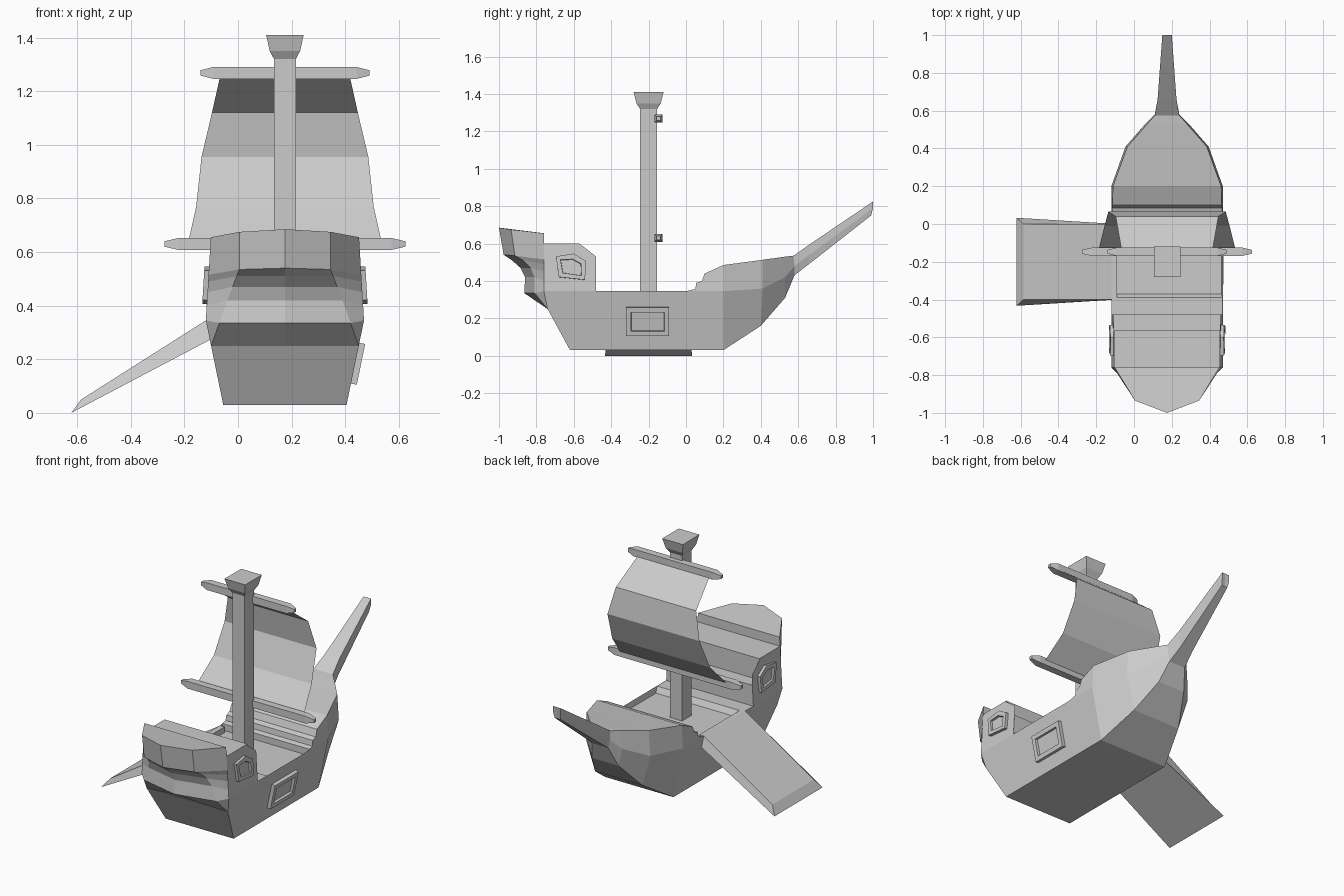
import bpy, bmesh
from mathutils import Vector

if "Cube" in bpy.data.objects:
    bpy.data.objects.remove(bpy.data.objects["Cube"])

CX = 0.175  # ship centreline


def finish(bm, name, x=CX, recalc=True):
    bmesh.ops.remove_doubles(bm, verts=bm.verts, dist=0.0005)
    if recalc:
        bmesh.ops.recalc_face_normals(bm, faces=bm.faces)
    me = bpy.data.meshes.new(name)
    bm.to_mesh(me)
    bm.free()
    ob = bpy.data.objects.new(name, me)
    ob.location.x = x
    bpy.context.collection.objects.link(ob)
    return ob


def face(bm, pts):
    return bm.faces.new([bm.verts.new(p) for p in pts])


def outward(bm, pts, ref=(0, -0.1, 0.2)):
    """Add a face and its mirror image, both facing away from the hull core."""
    for s in (1, -1):
        f = face(bm, [(s * p[0], p[1], p[2]) for p in pts])
        f.normal_update()
        if f.normal.dot(f.calc_center_median() - Vector(ref)) < 0:
            f.normal_flip()


def loft_grid(bm, rows):
    for a, b in zip(rows, rows[1:]):
        for i in range(len(a) - 1):
            outward(bm, [a[i], a[i + 1], b[i + 1], b[i]])


def loft_rings(name, rings, x=CX):
    """Solid made of quad rings, capped at both ends."""
    bm = bmesh.new()
    for a, b in zip(rings, rings[1:]):
        for i in range(4):
            j = (i + 1) % 4
            face(bm, [a[i], a[j], b[j], b[i]])
    face(bm, rings[0])
    face(bm, rings[-1])
    return finish(bm, name, x)


def side_x(z):
    if z < 0.345:
        return 0.23 + 0.065 * (z - 0.03) / 0.315
    return 0.295 - (z - 0.345) * 0.06


def on_side(yz):
    return [(side_x(z), y, z) for y, z in yz]


# Hull: stern, sides, bow and bowsprit
hull = bmesh.new()
stern = [  # height, centre y, corner half width, corner y, corner z
    (0.685, -1.0, 0.17, -0.935, 0.675), (0.54, -0.975, 0.17, -0.915, 0.535),
    (0.51, -0.93, 0.18, -0.87, 0.51), (0.47, -0.885, 0.195, -0.83, 0.47),
    (0.42, -0.86, 0.215, -0.81, 0.42), (0.335, -0.865, 0.245, -0.81, 0.335)]
rows = [[(0, cy, z), (w, y, zc), (side_x(max(zc - 0.02, 0.345)), -0.76, max(zc - 0.02, 0.345))]
        for z, cy, w, y, zc in stern]
rows += [[(0, -0.74, 0.25), (side_x(0.25), -0.74, 0.25)],
         [(0, -0.62, 0.03), (0.23, -0.62, 0.03)]]
loft_grid(hull, rows[:6])
loft_grid(hull, [rows[5][:2], rows[6]])
loft_grid(hull, rows[6:])
outward(hull, [rows[5][1], rows[5][2], rows[6][1]])
outward(hull, rows[0] + [(0, -0.76, 0.655)])

outward(hull, on_side([(-0.76, 0.345), (-0.76, 0.6), (-0.57, 0.6), (-0.48, 0.53), (-0.48, 0.345)]))
outward(hull, on_side([(-0.76, 0.345), (-0.74, 0.25), (-0.62, 0.03), (0.2, 0.03), (0.2, 0.345)]))
fore = [(0.02, 0.35), (0.05, 0.357), (0.055, 0.39), (0.085, 0.40), (0.1, 0.44), (0.2, 0.485)]
outward(hull, on_side([(0.0, 0.345)] + fore + [(0.2, 0.345)]))
outward(hull, [(0, -0.62, 0.03), (0.23, -0.62, 0.03), (0.23, 0.2, 0.03), (0, 0.2, 0.03)])

bow = [  # (half width, y, z) for rail, middle, bottom
    (on_side([(0.2, 0.485)])[0], (0.295, 0.2, 0.345), (0.23, 0.2, 0.03)),
    ((0.21, 0.41, 0.513), (0.22, 0.41, 0.36), (0.16, 0.40, 0.16)),
    ((0.105, 0.53, 0.53), (0.115, 0.53, 0.42), (0.09, 0.53, 0.31)),
    ((0.065, 0.575, 0.535), (0.065, 0.58, 0.48), (0.055, 0.58, 0.43)),
    ((0.05, 0.66, 0.595), (0.05, 0.66, 0.54), (0.042, 0.66, 0.492)),
    ((0.025, 1.0, 0.825), (0.025, 1.0, 0.79), (0.02, 0.99, 0.75))]
loft_grid(hull, [[(0, r[0][1], r[0][2]), *r, (0, r[2][1], r[2][2])] for r in bow])
t, m, b = bow[-1]
outward(hull, [(0, t[1], t[2]), t, m, b, (0, b[1], b[2])])
finish(hull, "hull", recalc=False)

# Stepped deck
deck = bmesh.new()
profile = [(-0.76, 0.655), (-0.76, 0.6), (-0.56, 0.6), (-0.56, 0.47), (-0.48, 0.47),
           (-0.48, 0.344), (-0.39, 0.344), (-0.37, 0.31), (0.02, 0.31)] + fore
for (y0, z0), (y1, z1) in zip(profile, profile[1:]):
    a, c = side_x(z0), side_x(z1)
    face(deck, [(-a, y0, z0), (a, y0, z0), (c, y1, z1), (-c, y1, z1)])
finish(deck, "deck", recalc=False)


# Mast with flared top
def square(z, w, d, y=-0.2):
    return [(-w, y - d, z), (w, y - d, z), (w, y + d, z), (-w, y + d, z)]


loft_rings("mast", [square(0.31, 0.041, 0.046), square(1.32, 0.041, 0.046),
                    square(1.35, 0.057, 0.065), square(1.41, 0.07, 0.08)])


# Yards with tapered ends
def yard(name, z, half, taper):
    def ring(x, r):
        return [(x, -0.147 - r, z - r), (x, -0.147 + r, z - r),
                (x, -0.147 + r, z + r), (x, -0.147 - r, z + r)]
    loft_rings(name, [ring(-half, 0.01), ring(-half + taper, 0.022),
                      ring(half - taper, 0.022), ring(half, 0.01)])


yard("upper_yard", 1.268, 0.315, 0.047)
yard("lower_yard", 0.63, 0.45, 0.052)

# Billowing sail
sail = bmesh.new()
cut = [(0.64, 0.36, -0.125), (0.77, 0.331, -0.01), (0.955, 0.311, 0.065),
       (1.12, 0.272, 0.04), (1.25, 0.243, -0.125)]
for (z0, w0, y0), (z1, w1, y1) in zip(cut, cut[1:]):
    face(sail, [(w0, y0, z0), (-w0, y0, z0), (-w1, y1, z1), (w1, y1, z1)])
finish(sail, "sail", recalc=False)

# Boarding ramp on the left side
ramp = [(-0.09, 0.345, 0.0), (-0.12, 0.345, 0.0), (-0.585, 0.05, 0.0), (-0.622, 0.0, 0.033), (-0.09, 0.28, 0.0)]
bm = bmesh.new()
near = [(x, -0.4 - f, z) for x, z, f in ramp]
far = [(x, f, z) for x, z, f in ramp]
for i in range(5):
    j = (i + 1) % 5
    face(bm, [near[i], near[j], far[j], far[i]])
face(bm, near)
face(bm, far)
finish(bm, "boarding_ramp", x=0)


# Framed windows: raised block, inset and recessed
def window(name, yz, side, depth, rim):
    bm = bmesh.new()
    f = face(bm, [(side * (side_x(z) - 0.003), y, z) for y, z in yz])
    f.normal_update()
    if f.normal.x * side < 0:
        f.normal_flip()
    n = f.normal.copy()
    n.normalize()
    top = bmesh.ops.extrude_face_region(bm, geom=[f])["geom"]
    bmesh.ops.translate(bm, vec=n * depth, verts=[v for v in top if isinstance(v, bmesh.types.BMVert)])
    lid = [g for g in top if isinstance(g, bmesh.types.BMFace)]
    bmesh.ops.inset_region(bm, faces=lid, thickness=rim)
    bmesh.ops.inset_region(bm, faces=lid, thickness=0.002, depth=-depth * 0.6)
    finish(bm, name, recalc=False)


window("side_hatch", [(-0.32, 0.11), (-0.09, 0.11), (-0.09, 0.262), (-0.32, 0.262)], 1, 0.025, 0.037)
cabin = [(-0.68, 0.42), (-0.54, 0.405), (-0.535, 0.505), (-0.6, 0.545), (-0.695, 0.53)]
window("cabin_window_right", cabin, 1, 0.02, 0.03)
window("cabin_window_left", cabin, -1, 0.02, 0.03)
